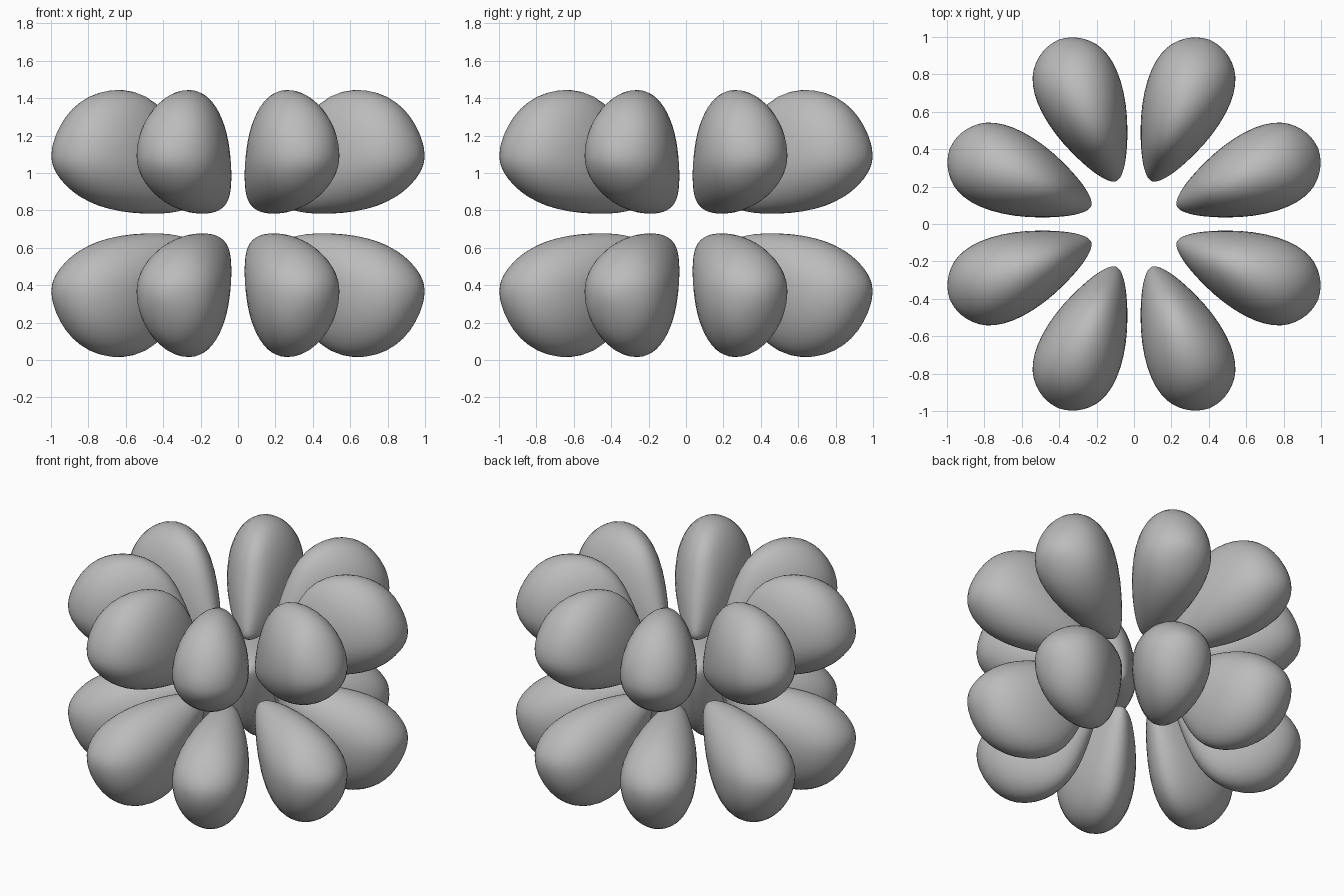
import bpy, bmesh, math

cube = bpy.data.objects.get("Cube")
if cube:
    bpy.data.objects.remove(cube, do_unlink=True)

MID = 0.73       # height of the plane between the two rings
SEGMENTS = 24

grey = bpy.data.materials.new("plain_grey")
grey.use_nodes = True
colour = (0.5, 0.5, 0.5, 1)
grey.diffuse_color = colour
grey.node_tree.nodes["Principled BSDF"].inputs["Base Color"].default_value = colour

# Lobe sections: distance from the centre, half width, bottom, widest height, top
SECTIONS = [
    (.255, .025, .835, .865, .91),
    (.275, .048, .82, .875, .99),
    (.31, .076, .803, .89, 1.09),
    (.36, .107, .79, .915, 1.21),
    (.43, .142, .781, .955, 1.34),
    (.54, .188, .779, 1.01, 1.425),
    (.67, .224, .788, 1.06, 1.456),
    (.80, .236, .818, 1.085, 1.44),
    (.90, .220, .865, 1.09, 1.39),
    (.97, .186, .918, 1.09, 1.325),
    (1.025, .128, .98, 1.09, 1.235),
    (1.055, .066, 1.03, 1.09, 1.16),
]
TIP, END = (.246, 0, .865 - MID), (1.067, 0, 1.09 - MID)


def make_lobe_mesh():
    bm = bmesh.new()
    rings = []
    for u, half, low, mid, high in SECTIONS:
        ring = []
        for i in range(SEGMENTS):
            a = math.tau * i / SEGMENTS
            s = math.sin(a)
            reach = high - mid if s > 0 else mid - low
            ring.append(bm.verts.new((u, half * math.cos(a), mid + reach * s - MID)))
        rings.append(ring)
    tip, end = bm.verts.new(TIP), bm.verts.new(END)
    for i in range(SEGMENTS):
        j = (i + 1) % SEGMENTS
        for a, b in zip(rings, rings[1:]):
            bm.faces.new((a[i], a[j], b[j], b[i]))
        bm.faces.new((tip, rings[0][j], rings[0][i]))
        bm.faces.new((end, rings[-1][i], rings[-1][j]))
    bmesh.ops.recalc_face_normals(bm, faces=bm.faces)
    for f in bm.faces:
        f.smooth = True
    mesh = bpy.data.meshes.new("lobe")
    bm.to_mesh(mesh)
    bm.free()
    mesh.materials.append(grey)
    return mesh


# Two rings of eight lobes; the lower ring is flipped about each lobe's axis
lobe = make_lobe_mesh()
for ring_name, flip in (("upper", 0), ("lower", math.pi)):
    for k in range(8):
        ob = bpy.data.objects.new(f"{ring_name}_lobe_{k + 1}", lobe)
        ob.location.z = MID
        ob.rotation_euler = (flip, 0, math.radians(22.5 + 45 * k))
        bpy.context.collection.objects.link(ob)
        sub = ob.modifiers.new("smooth", 'SUBSURF')
        sub.levels = sub.render_levels = 1
